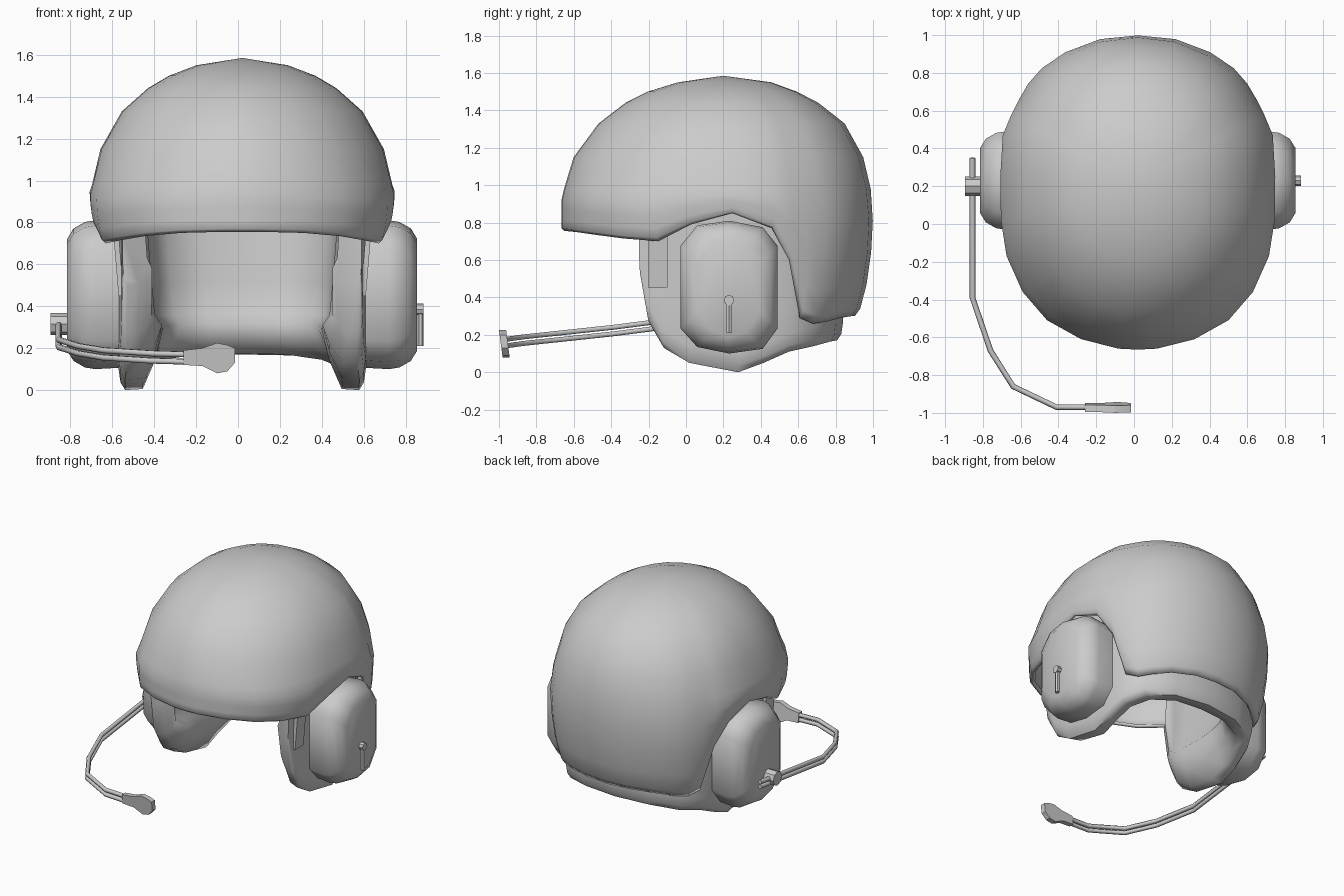
import bpy, bmesh, math
from mathutils import Vector

cube = bpy.data.objects.get("Cube")
if cube:
    bpy.data.objects.remove(cube)

CX = 0.02  # centre plane of the helmet
grey = bpy.data.materials.new("plain grey")
grey.use_nodes = True
grey.diffuse_color = (0.6, 0.6, 0.6, 1)
grey.node_tree.nodes["Principled BSDF"].inputs["Base Color"].default_value = (0.6, 0.6, 0.6, 1)


def finish(name, bm, angle=40):
    bmesh.ops.recalc_face_normals(bm, faces=bm.faces)
    mesh = bpy.data.meshes.new(name)
    bm.to_mesh(mesh)
    bm.free()
    mesh.materials.append(grey)
    ob = bpy.data.objects.new(name, mesh)
    bpy.context.collection.objects.link(ob)
    bpy.ops.object.select_all(action='DESELECT')
    ob.select_set(True)
    bpy.context.view_layer.objects.active = ob
    bpy.ops.object.shade_smooth_by_angle(angle=math.radians(angle))
    return ob


def loft(bm, rings):
    """Bridge equal-length closed point loops with quads."""
    vs = [[bm.verts.new(p) for p in r] for r in rings]
    n = len(vs[0])
    for a, b in zip(vs, vs[1:]):
        for i in range(n):
            j = (i + 1) % n
            bm.faces.new((a[i], a[j], b[j], b[i]))
    return vs


def prism(name, rings, angle=40):
    bm = bmesh.new()
    vs = loft(bm, rings)
    bm.faces.new(vs[0])
    bm.faces.new(vs[-1])
    return finish(name, bm, angle)


def rod(name, a, b, radius, sides=8):
    a, b = Vector(a), Vector(b)
    turn = (b - a).to_track_quat('Z', 'Y')
    circle = [turn @ Vector((radius * math.cos(k * math.tau / sides),
                             radius * math.sin(k * math.tau / sides), 0)) for k in range(sides)]
    return prism(name, [[p + c for c in circle] for p in (a, b)])


def mirrored(half, closed):
    other = [(-p[0],) + tuple(p[1:]) for p in reversed(half)]
    return half + (other[1:-1] if closed else other[1:])


# Outer shell: rim stations hold x, y, lower edge height, inward tuck
rim = mirrored([
    (0, -.665, .755, 1), (.10, -.66, .755, 1), (.30, -.61, .75, .995), (.48, -.51, .735, .985),
    (.61, -.36, .715, .97), (.695, -.17, .70, .955), (.725, .02, .79, .975), (.728, .25, .85, .985),
    (.715, .47, .77, .975), (.672, .575, .6, .955), (.63, .66, .29, .91), (.58, .745, .26, .9),
    (.51, .825, .27, .9), (.385, .91, .29, .9), (.2, .98, .3, .9), (0, 1.0, .3, .9)], True)
CY = 0.18
rings = []
# Each upper ring: scale, height, centre, and how much its diagonals are rounded off
for s, z, cy, cut in ((.30, 1.55, .21, .03), (.48, 1.5, .2, .04), (.62, 1.44, .2, .045),
                      (.79, 1.33, .2, .045), (.93, 1.15, .185, .035), (.985, .98, CY, .02)):
    ring = []
    for x, y, zb, tuck in rim:
        k = s * (1 - cut * math.sin(2 * math.atan2(y - CY, x)) ** 2)
        ring.append((CX + x * k, cy + (y - CY) * k, z))
    rings.append(ring)
# Lower rings follow the rim and curl inward at the edge
for t, curl in ((.25, 0), (.5, 0), (.75, 0), (.94, 0), (1, .018)):
    ring = []
    for x, y, zb, tuck in rim:
        k = 1 + (tuck - 1) * t ** 3 - curl
        ring.append((CX + x * k, CY + (y - CY) * k, .98 + (zb - .98) * t))
    rings.append(ring)
bm = bmesh.new()
top_ring = loft(bm, rings)[0]
apex = bm.verts.new((CX, CY + .02, 1.585))
for i, v in enumerate(top_ring):
    bm.faces.new((apex, v, top_ring[(i + 1) % len(top_ring)]))
shell = finish("outer_shell", bm, 70)
wall = shell.modifiers.new("thickness", 'SOLIDIFY')
wall.thickness = .025
wall.offset = -1

# Padded liner: U-shaped wall with cheek lobes and a rolled, inward-bulging lower edge
path = mirrored([
    (.57, -.25, .5), (.575, -.21, .27), (.58, -.13, .13), (.59, .01, .05), (.59, .28, 0),
    (.585, .42, .05), (.56, .56, .11), (.48, .70, .14), (.28, .80, .165), (0, .84, .17)], False)
sections = []
for x, y, zb in path:
    d = Vector((-x, (.25 - y) * .6, 0)).normalized() * (.12 if y < -.2 else .16)
    ridge = max(zb + .08, .29 + zb * .15)
    sec = []
    for depth, z in ((0, .98), (0, zb + .25), (0, zb + .1), (.06, zb + .035), (.2, zb),
                     (.72, zb + .005), (1.1, zb * .5 + ridge * .5), (1.32, ridge),
                     (1.1, ridge + .05), (1, ridge + .2), (.75, .98)):
        sec.append(Vector((CX + x, y, z)) + d * depth)
    sections.append(sec)
prism("padded_liner", sections, 60)

# Ear cups, cheek straps
cup_outline = [(-.26, .22), (-.26, -.22), (-.17, -.32), (0, -.355), (.18, -.33), (.26, -.22),
               (.26, .22), (.18, .32), (0, .355), (-.17, .33)]
for side, word in ((1, "left"), (-1, "right")):
    layers = []
    for x, s in ((.56, .97), (.70, 1), (.75, .97), (.805, .85), (.835, .66)):
        inset = .26 * (1 - s)
        layers.append([(CX + side * x, .23 + y - math.copysign(min(abs(y), inset), y),
                        .455 + z - math.copysign(min(abs(z), inset), z)) for y, z in cup_outline])
    prism(word + "_ear_cup", layers, 60)
    prism(word + "_strap", [[(CX + side * (x + .025 * (z > .5)), y, z) for y, z in
                             ((-.2, .45), (-.1, .45), (-.1, .75), (-.2, .75))] for x in (.565, .59)])

# Toggle on the left cup
rod("toggle_pivot", (CX + .81, .23, .385), (CX + .865, .23, .385), .028)
rod("toggle_lever", (CX + .85, .23, .21), (CX + .85, .23, .39), .015, 6)

# Boom pivot and twin boom wires on the right cup
rod("boom_pivot", (-.79, .2, .315), (-.895, .2, .315), .052)
boom = [(-.855, .35, .335), (-.855, -.39, .24), (-.76, -.67, .21), (-.64, -.86, .19),
        (-.41, -.97, .175), (-.24, -.97, .17)]
for word, drop in (("upper", 0), ("lower", .035)):
    curve = bpy.data.curves.new(word + "_boom_wire", 'CURVE')
    curve.dimensions = '3D'
    curve.bevel_depth = .015
    curve.bevel_resolution = 1
    curve.use_fill_caps = True
    line = curve.splines.new('POLY')
    line.points.add(len(boom) - 1)
    for point, (x, y, z) in zip(line.points, boom):
        point.co = (x, y, z - drop, 1)
    curve.materials.append(grey)
    bpy.context.collection.objects.link(bpy.data.objects.new(word + "_boom_wire", curve))

# Microphone capsule, leaning slightly forward at the top
mic = [(-.26, .19), (-.26, .12), (-.17, .115), (-.1, .08), (-.05, .09), (-.015, .13),
       (-.015, .2), (-.05, .215), (-.1, .225), (-.17, .2)]
prism("microphone", [[(x, y - (z - .15) * .13, z) for x, z in mic] for y in (-.99, -.952)], 30)
